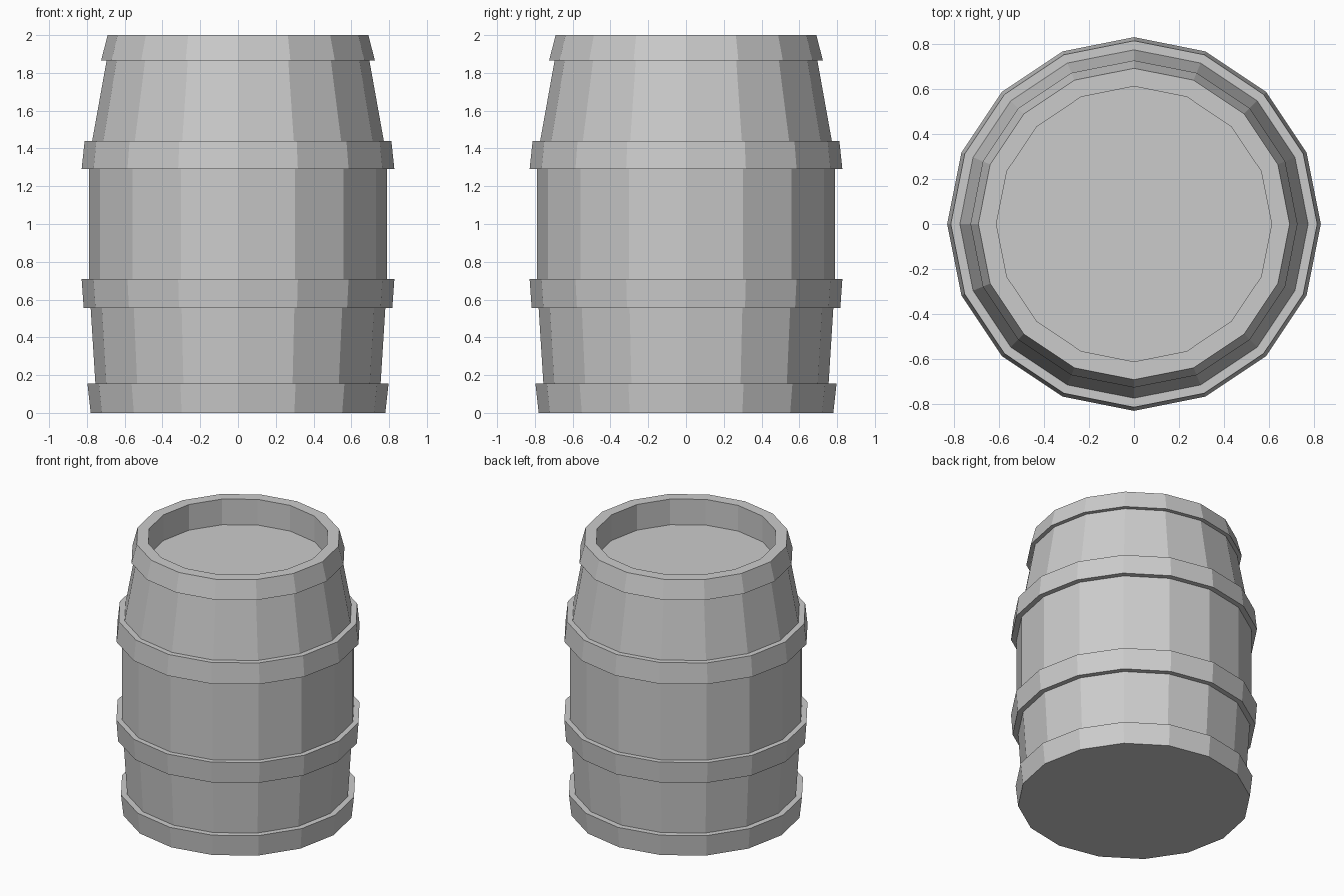
import bpy
import bmesh
from math import cos, sin, tau

SIDES = 16

cube = bpy.data.objects.get("Cube")
if cube:
    bpy.data.objects.remove(cube, do_unlink=True)

grey = bpy.data.materials.new("plain grey")
grey.use_nodes = True
colour = (0.6, 0.6, 0.6, 1)
grey.diffuse_color = colour
grey.node_tree.nodes["Principled BSDF"].inputs["Base Color"].default_value = colour


def lathe(name, profile, closed):
    """Revolve (radius, height) points; closed profiles make rings, open ones get capped."""
    bm = bmesh.new()
    rows = [[bm.verts.new((r * cos(tau * i / SIDES), r * sin(tau * i / SIDES), z))
             for i in range(SIDES)] for r, z in profile]
    pairs = list(zip(rows, rows[1:]))
    if closed:
        pairs.append((rows[-1], rows[0]))
    else:
        bm.faces.new(rows[0])
        bm.faces.new(rows[-1])
    for low, high in pairs:
        for i in range(SIDES):
            j = (i + 1) % SIDES
            bm.faces.new((low[i], low[j], high[j], high[i]))
    bmesh.ops.recalc_face_normals(bm, faces=bm.faces)
    mesh = bpy.data.meshes.new(name)
    bm.to_mesh(mesh)
    bm.free()
    mesh.materials.append(grey)
    obj = bpy.data.objects.new(name, mesh)
    bpy.context.collection.objects.link(obj)
    return obj


# Bulging body with a recessed lid
lathe("barrel_body", [(0.74, 0), (0.755, 0.155), (0.78, 0.555), (0.79, 0.71),
                      (0.79, 1.29), (0.772, 1.44), (0.693, 1.88),
                      (0.64, 1.88), (0.64, 1.81)], False)

# Hoops: inner radius, bottom radius and height, top radius and height
for name, inner, r0, z0, r1, z1 in [
        ("bottom_hoop", 0.74, 0.78, 0, 0.797, 0.155),
        ("lower_hoop", 0.74, 0.817, 0.555, 0.828, 0.71),
        ("upper_hoop", 0.74, 0.828, 1.29, 0.812, 1.44)]:
    lathe(name, [(inner, z0), (r0, z0), (r1, z1), (inner, z1)], True)

# Top hoop forms the rim and the inner wall above the lid
lathe("top_hoop", [(0.725, 1.865), (0.69, 2), (0.61, 2),
                   (0.61, 1.8), (0.65, 1.8), (0.65, 1.865)], True)
